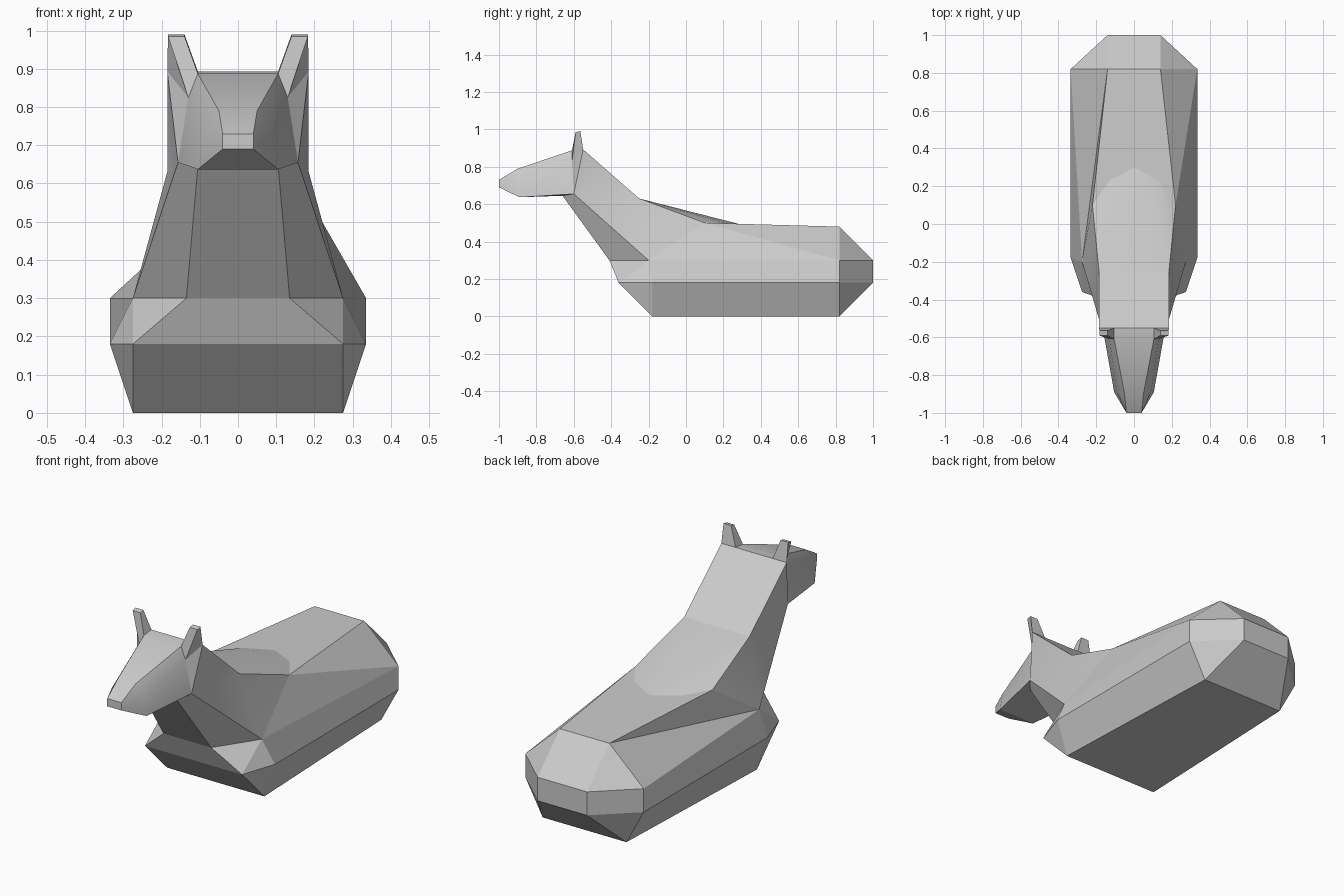
import bpy, bmesh, math
from mathutils import Vector

if "Cube" in bpy.data.objects:
    bpy.data.objects.remove(bpy.data.objects["Cube"])

# Corner points on the +x side; a lowercase letter is the mirrored corner
BODY = {
    "A": (.275, -.18, 0), "B": (.237, .82, 0), "C": (.275, -.36, .18),
    "D": (.335, -.18, .18), "E": (.335, .82, .18), "F": (.14, 1, .18),
    "H": (.335, .82, .3), "I": (.14, 1, .3), "J": (.14, .82, .48),
}
NECK_BASE = {
    "G": (.275, -.2, .3), "K": (.22, .1, .5), "L": (.13, .23, .495),
    "M": (0, .3, .49), "N": (.135, -.41, .3),
}
NECK_TOP = {"P": (.185, -.55, .893), "Q": (.157, -.6, .655), "R": (.105, -.66, .645)}
EAR_BASE = {"S": (.105, -.61, .887), "T": (.13, -.61, .825), "U": (.105, -.55, .893)}
MUZZLE = {
    "V": (.05, -.9, .79), "W": (.09, -.89, .73), "X": (.04, -1, .73),
    "Y": (.04, -1, .69), "Z": (.105, -.89, .637),
}


def shell(name, points, panels, centre, single=""):
    """Build mirrored panels, each facing away from the part's centre."""
    bm = bmesh.new()
    verts = {}

    def corner(letter):
        x, y, z = points[letter.upper()]
        key = letter.upper() if x == 0 else letter
        if key not in verts:
            verts[key] = bm.verts.new((x if letter.isupper() else -x, y, z))
        return verts[key]

    todo = single.split()
    for p in panels.split():
        todo.append(p)
        if set(p.swapcase()) != set(p) and p.upper() == p:
            todo.append(p.swapcase())
    for p in todo:
        face = bm.faces.new([corner(c) for c in p])
        face.normal_update()
        mid = face.calc_center_median()
        c = Vector(centre)
        if c.x and mid.x < 0:
            c.x = -c.x
        if face.normal.dot(mid - c) < 0:
            face.normal_flip()
    mesh = bpy.data.meshes.new(name)
    bm.to_mesh(mesh)
    bm.free()
    obj = bpy.data.objects.new(name, mesh)
    bpy.context.collection.objects.link(obj)
    return obj


# Resting body; its two flanks fold along different diagonals
shell("body", BODY | NECK_BASE,
      "ABba ACca ACD ABED BEF BFfb EHIF FIif HIJ IJji DEHG CDG CGN CNnc JKLMlkj",
      (0, .3, .22), single="GHK HJK ghj gjk")

# Neck sweeping down onto the back
neck = shell("neck", NECK_BASE | NECK_TOP | {"O": (.185, -.25, .63)},
             "GNRQ NRrn GQO QPO GOK OKL OLM OPpo", (0, -.3, .42), single="OMo")

# Head with tapered muzzle
head = shell("head", NECK_TOP | EAR_BASE | MUZZLE,
             "USsu SVvs STWV VWX VXxv XYyx YZzy WXYZ TQZW QRZ RZzr TPQ",
             (0, -.72, .74))

# Ears
shell("ears", NECK_TOP | EAR_BASE | {
          "A": (.14, -.59, .985), "B": (.183, -.59, .985),
          "C": (.183, -.565, .99), "D": (.14, -.565, .99)},
      "ABCD STBA TPCB PUDC USAD", (.145, -.575, .92))

# Soft shading across the shallow folds
for obj in (neck, head):
    bpy.ops.object.select_all(action="DESELECT")
    obj.select_set(True)
    bpy.context.view_layer.objects.active = obj
    bpy.ops.object.shade_smooth_by_angle(angle=math.radians(25))
